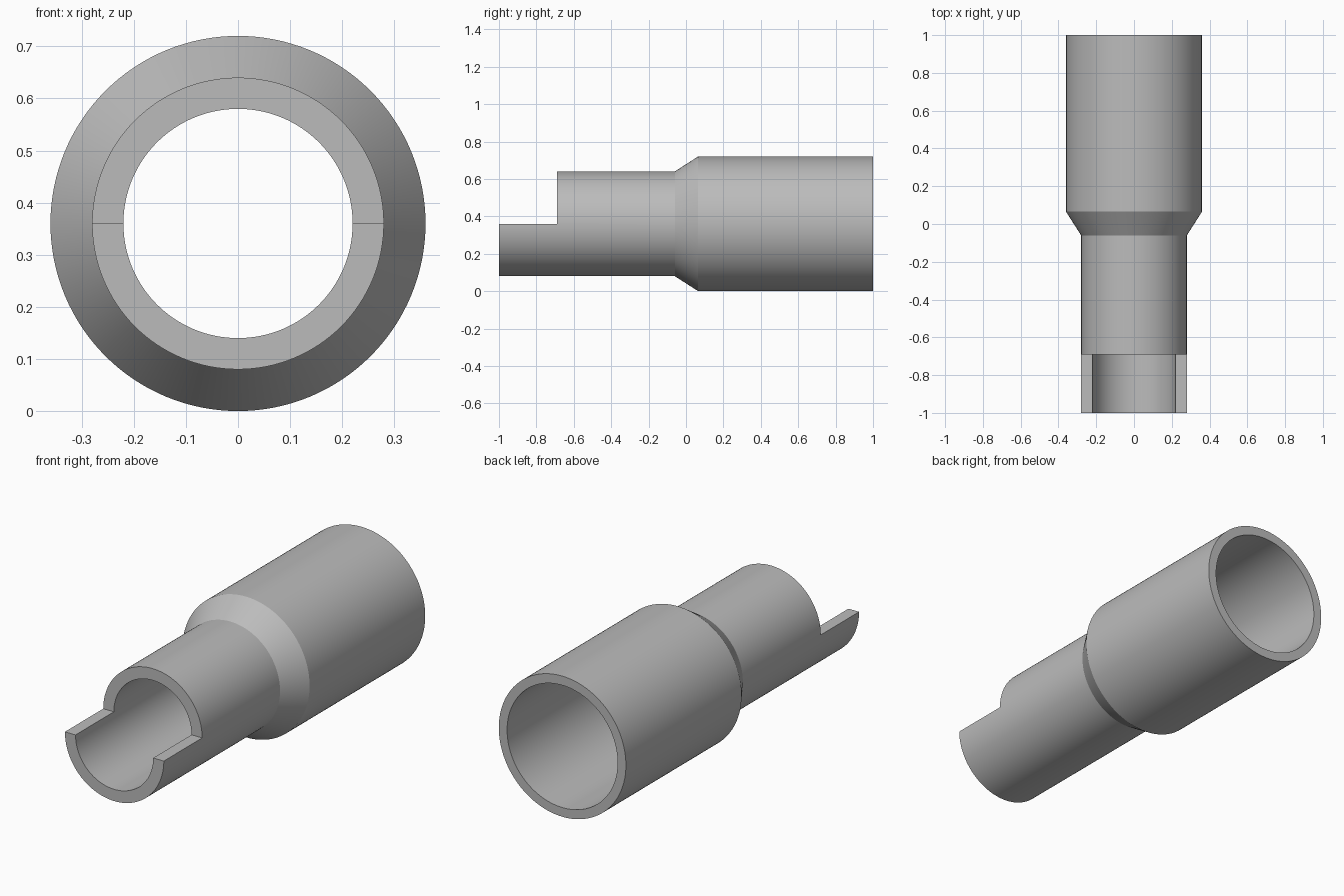
import bpy, bmesh, math
from mathutils import Vector

cube = bpy.data.objects.get("Cube")
if cube:
    bpy.data.objects.remove(cube, do_unlink=True)

AXIS_Z = 0.36        # height of the tube axis
SEGMENTS = 64        # per half turn
TIP, NOTCH = -1.0, -0.69
R_OUT, R_IN = 0.28, 0.22

# Wall section from the notch plane outwards, back, and inwards: (radius, y)
WALL = [(R_OUT, NOTCH), (R_OUT, -0.06), (0.36, 0.065), (0.36, 1.0),
        (0.313, 1.0), (0.313, 0.065), (R_IN, -0.06), (R_IN, NOTCH)]


def spin_half(bm, section, direction):
    """Revolve a closed wall section half a turn, starting on the +x side."""
    verts = [bm.verts.new((r, y, AXIS_Z)) for r, y in section]
    edges = [bm.edges.new((a, b)) for a, b in zip(verts, verts[1:] + verts[:1])]
    bmesh.ops.spin(bm, geom=verts + edges, cent=(0, 0, AXIS_Z), axis=(0, 1, 0),
                   angle=direction * math.pi, steps=SEGMENTS, dvec=Vector())


bm = bmesh.new()
# Upper half ends at the notch
spin_half(bm, WALL, -1)
# Lower half carries on as the half-round tongue
spin_half(bm, WALL + [(R_IN, TIP), (R_OUT, TIP)], 1)
# The lower section's notch-plane closing is only present at the tip
for side in (-1, 1):
    # Flat ledges along the tongue
    bm.faces.new([bm.verts.new((side * r, y, AXIS_Z)) for r, y in
                  ((R_IN, TIP), (R_OUT, TIP), (R_OUT, NOTCH), (R_IN, NOTCH))])
bmesh.ops.remove_doubles(bm, verts=bm.verts[:], dist=0.0005)
bmesh.ops.recalc_face_normals(bm, faces=bm.faces[:])

mesh = bpy.data.meshes.new("stepped_tube")
bm.to_mesh(mesh)
bm.free()
tube = bpy.data.objects.new("stepped_tube", mesh)
bpy.context.collection.objects.link(tube)

# Plain grey
grey = bpy.data.materials.new("plain grey")
grey.use_nodes = True
colour = (0.5, 0.5, 0.5, 1)
grey.diffuse_color = colour
grey.node_tree.nodes["Principled BSDF"].inputs["Base Color"].default_value = colour
mesh.materials.append(grey)

# Smooth round walls, crisp rims and taper edges
bpy.ops.object.select_all(action="DESELECT")
tube.select_set(True)
bpy.context.view_layer.objects.active = tube
bpy.ops.object.shade_smooth_by_angle(angle=math.radians(25))
